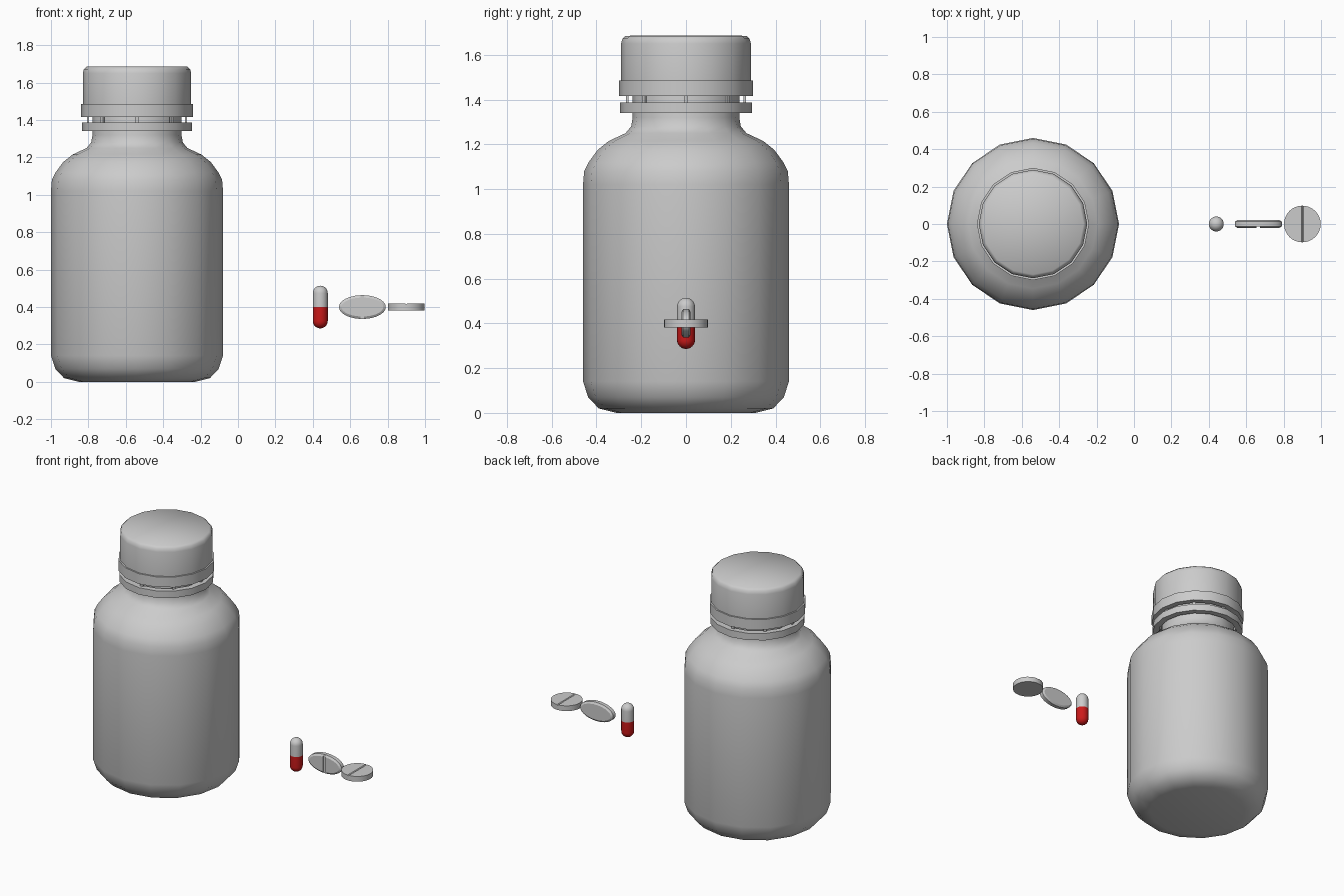
import bpy, bmesh
from math import cos, sin, pi, radians

if "Cube" in bpy.data.objects:
    bpy.data.objects.remove(bpy.data.objects["Cube"])


def finish(obj, angle=35, color=None):
    bpy.ops.object.select_all(action='DESELECT')
    obj.select_set(True)
    bpy.context.view_layer.objects.active = obj
    bpy.ops.object.shade_smooth_by_angle(angle=radians(angle))
    if color:
        mat = bpy.data.materials.new(obj.name + "_colour")
        mat.diffuse_color = (*color, 1)
        mat.use_nodes = True
        mat.node_tree.nodes["Principled BSDF"].inputs["Base Color"].default_value = mat.diffuse_color
        obj.data.materials.append(mat)
    return obj


def lathe(name, profile, x, z=0, sides=16, closed=False):
    """Revolve (radius, height) points; zero radius becomes a pole, open ends get capped."""
    bm = bmesh.new()
    rings = []
    for r, h in profile:
        n = 1 if r < 1e-6 else sides
        rings.append([bm.verts.new((r * cos(2 * pi * i / sides), r * sin(2 * pi * i / sides), h))
                      for i in range(n)])
    pairs = list(zip(rings, rings[1:])) + ([(rings[-1], rings[0])] if closed else [])
    for a, b in pairs:
        for i in range(sides):
            j = (i + 1) % sides
            quad = [a[i % len(a)], a[j % len(a)], b[j % len(b)], b[i % len(b)]]
            bm.faces.new(list(dict.fromkeys(quad)))
    if not closed:
        for ring in (rings[0], rings[-1]):
            if len(ring) > 1:
                bm.faces.new(ring)
    bmesh.ops.recalc_face_normals(bm, faces=bm.faces)
    mesh = bpy.data.meshes.new(name)
    bm.to_mesh(mesh)
    bm.free()
    obj = bpy.data.objects.new(name, mesh)
    obj.location = (x, 0, z)
    bpy.context.collection.objects.link(obj)
    return obj


def score(obj, location, size, rotation):
    """Cut a straight score line into a tablet."""
    bpy.ops.mesh.primitive_cube_add(size=1, location=location, rotation=rotation)
    cutter = bpy.context.object
    cutter.scale = size
    mod = obj.modifiers.new("score", 'BOOLEAN')
    mod.operation, mod.object, mod.solver = 'DIFFERENCE', cutter, 'EXACT'
    bpy.context.view_layer.objects.active = obj
    bpy.ops.object.modifier_apply(modifier=mod.name)
    bpy.data.objects.remove(cutter)


BX = -0.54

# Bottle body with neck running up into the cap
finish(lathe("bottle", [
    (0.31, 0.0), (0.39, 0.02), (0.437, 0.07), (0.46, 0.14), (0.46, 1.02),
    (0.455, 1.08), (0.435, 1.12), (0.395, 1.175), (0.345, 1.215), (0.27, 1.25),
    (0.245, 1.28), (0.238, 1.32), (0.238, 1.62)], BX), 40)

# Screw cap, hollow underneath
finish(lathe("cap", [
    (0, 1.63), (0.262, 1.63), (0.262, 1.415), (0.30, 1.415), (0.30, 1.485),
    (0.29, 1.485), (0.29, 1.65), (0.284, 1.672), (0.27, 1.685), (0, 1.687)], BX), 45)

# Tamper ring and the small bridges joining it to the cap
finish(lathe("tamper_ring", [
    (0.255, 1.34), (0.295, 1.34), (0.295, 1.387), (0.255, 1.387)], BX, closed=True))
for k in range(8):
    a = pi * k / 4
    bpy.ops.mesh.primitive_cube_add(size=1, location=(BX + 0.262 * cos(a), 0.262 * sin(a), 1.40),
                                    rotation=(0, 0, a))
    bridge = bpy.context.object
    bridge.name = f"ring_bridge_{k + 1}"
    bridge.scale = (0.012, 0.02, 0.05)

# Two-tone capsule
R, H = 0.04, 0.074
half = [(R, 0), (R, H)] + [(R * cos(pi * i / 16), H + R * sin(pi * i / 16)) for i in range(1, 8)] + [(0, H + R)]
finish(lathe("capsule_top", half, 0.44, 0.40, 24), color=(0.8, 0.8, 0.8))
finish(lathe("capsule_bottom", [(r, -h) for r, h in half], 0.44, 0.40, 24), color=(0.6, 0.01, 0.01))

# Oval tablet standing upright, scored on its front
oval = lathe("oval_tablet", [
    (0.112, -0.021), (0.125, -0.013), (0.125, 0.013), (0.112, 0.021)], 0.665, 0.40, 40)
for v in oval.data.vertices:
    # Keep the bevel the same width around the ellipse
    x, y, z = v.co
    r = (x * x + y * y) ** 0.5
    v.co.y = y / r * (r - 0.0615)
oval.rotation_euler = (pi / 2, 0, 0)
bpy.context.view_layer.update()
score(oval, (0.665, -0.021, 0.40), (0.018, 0.016, 0.2), (0, 0, 0))
finish(oval, 25)

# Round tablet lying flat, scored on top
disc = lathe("round_tablet", [(0.098, -0.018), (0.098, 0.018)], 0.90, 0.40, 32)
bpy.context.view_layer.update()
score(disc, (0.90, 0, 0.418), (0.007, 0.3, 0.007), (0, pi / 4, 0))
finish(disc, 25)
